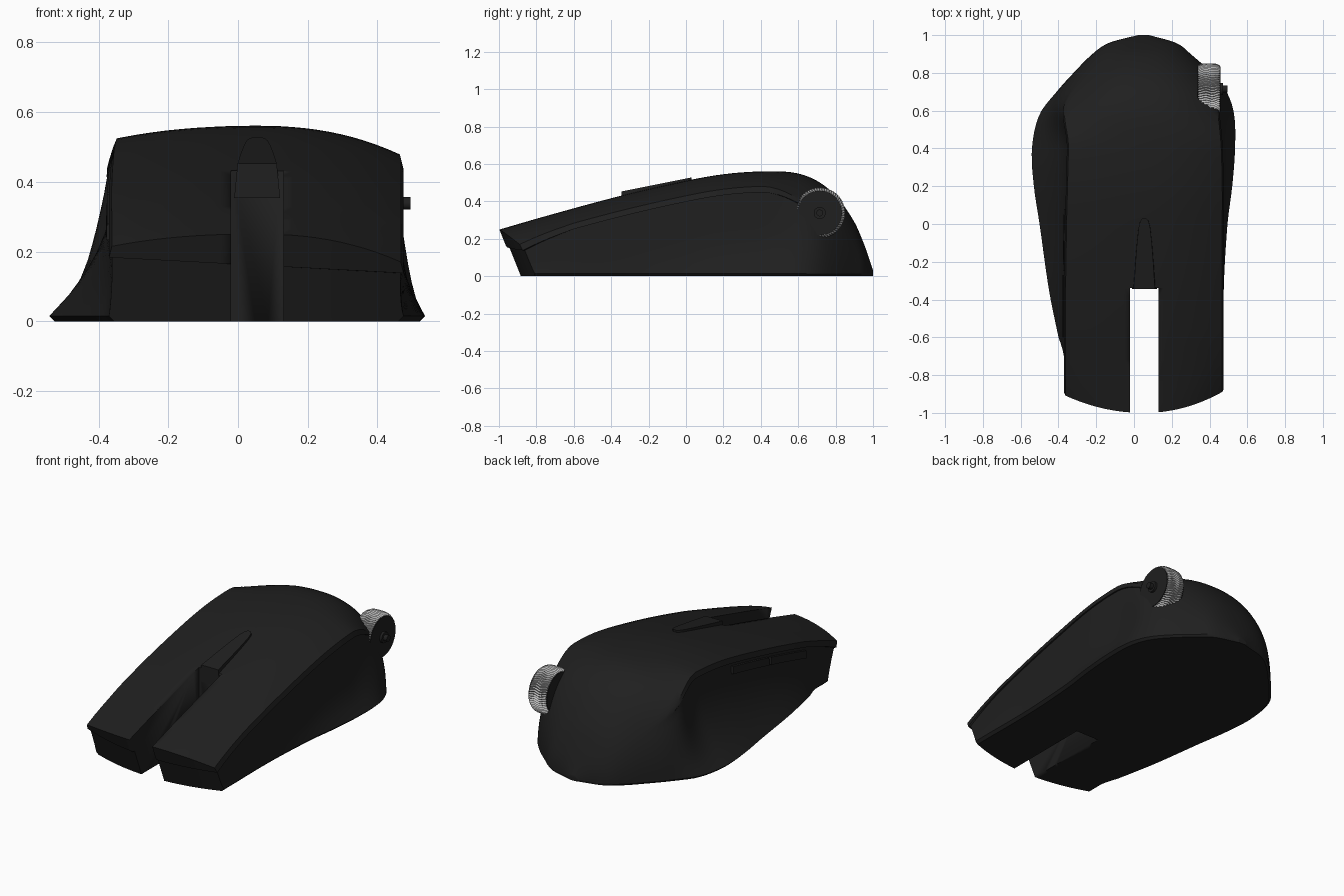
import bpy, bmesh, math
from mathutils import Matrix

cube = bpy.data.objects.get("Cube")
if cube:
    bpy.data.objects.remove(cube, do_unlink=True)


def material(name, value):
    m = bpy.data.materials.new(name)
    m.use_nodes = True
    m.diffuse_color = (value, value, value, 1)
    m.node_tree.nodes["Principled BSDF"].inputs["Base Color"].default_value = (value, value, value, 1)
    return m


black = material("matte black", 0.014)
grey = material("light grey rubber", 0.5)


def finish(name, bm, mat, angle=32):
    bmesh.ops.remove_doubles(bm, verts=bm.verts, dist=0.0002)
    bmesh.ops.recalc_face_normals(bm, faces=bm.faces)
    mesh = bpy.data.meshes.new(name)
    bm.to_mesh(mesh)
    bm.free()
    mesh.materials.append(mat)
    ob = bpy.data.objects.new(name, mesh)
    bpy.context.collection.objects.link(ob)
    bpy.ops.object.select_all(action='DESELECT')
    bpy.context.view_layer.objects.active = ob
    ob.select_set(True)
    bpy.ops.object.shade_smooth_by_angle(angle=math.radians(angle))
    return ob


# Stations: y, upper left x, upper right x, base left x, base right x, crown z
STATIONS = [
    (-1, -.37, .475, -.37, .475, .25),
    (-.75, -.37, .475, -.375, .475, .322),
    (-.35, -.37, .475, -.45, .475, .43),
    (0, -.365, .475, -.5, .495, .51),
    (.2, -.36, .475, -.53, .52, .545),
    (.4, -.355, .47, -.54, .535, .56),
    (.58, -.35, .46, -.5, .53, .553),
    (.7, -.34, .45, -.41, .49, .51),
    (.8, -.3, .4, -.32, .41, .43),
    (.9, -.2, .3, -.22, .3, .29),
    (.96, -.1, .2, -.13, .22, .15),
    (1, .02, .08, .02, .08, .03),
]


def smooth(t):
    t = min(max(t, 0), 1)
    return t * t * (3 - 2 * t)


def station(y):
    """Cubic interpolation of the station table."""
    last = len(STATIONS) - 1
    i = max(k for k in range(last) if STATIONS[k][0] <= y or k == 0)
    a, b = STATIONS[i], STATIONS[i + 1]
    p, n = STATIONS[max(i - 1, 0)], STATIONS[min(i + 2, last)]
    h = b[0] - a[0]
    t = (y - a[0]) / h
    out = []
    for c in range(1, 6):
        m0 = (b[c] - p[c]) / (b[0] - p[0]) * h
        m1 = (n[c] - a[c]) / (n[0] - a[0]) * h
        s = smooth(t)
        out.append(a[c] * (1 - s) + b[c] * s + m0 * t * (1 - t) ** 2 - m1 * t * t * (1 - t))
    return out


ROWS, COLS = 9, 24
DROP = {-1: .035, 1: .08}


def section(y):
    """Grid of points, rows from base to crown and columns from -x to +x."""
    xlt, xrt, xlb, xrb, zm = station(y)
    w = smooth((y - .4) / .4)
    xc, hw = (xlb + xrb) / 2, (xrb - xlb) / 2
    rim = min(.015, hw * .4)
    fall = min(max((-.6 - y) / .4, 0), 1)

    def dome(deg):
        c, s = math.cos(math.radians(deg)), math.sin(math.radians(deg))
        return (xc + hw * math.copysign(abs(c) ** .87, c), zm * abs(s) ** .87)

    def place(x, z, dx, dz, inset=0):
        x, z = x * (1 - w) + dx * w, z * (1 - w) + dz * w
        # Raked and rounded nose
        push = .4 * max(.25 - z, 0) + .08 * ((x - .05) / .42) ** 2 + inset
        return (x, y + fall * push, z)

    def side(s):
        xt, xb = (xlt, xlb) if s < 0 else (xrt, xrb)
        zlip = zm - DROP[s] - .032
        power = 2.5 if s < 0 else 4
        pts = [(xb - s * rim, 0, xb - s * rim, 0, .015)]
        for k in range(ROWS):
            h = k / (ROWS - 1)
            d = dome(h * 35 if s > 0 else 180 - h * 35)
            pts.append((xt - s * .009 + (xb - xt + s * .009) * (1 - h) ** power,
                        .015 + (zlip - .015) * h, d[0], max(d[1], .012), .015))
        d = dome(36 if s > 0 else 144)
        pts.append((xt, zlip, d[0], d[1], 0))
        return pts

    left, right = side(-1), side(1)
    grid = []
    for a, b in zip(left, right):
        row = []
        for j in range(COLS + 1):
            f = j / COLS
            row.append(place(*[p + (q - p) * f for p, q in zip(a, b)]))
        grid.append(row)
    crown = []
    for j in range(COLS + 1):
        v = 2 * j / COLS - 1
        s = -1 if v < 0 else 1
        x = (xlt + xrt) / 2 + v * ((xrt - xlt) / 2 - .008)
        crown.append(place(x, zm - DROP[s] * abs(v) ** 2.3, *dome(90 - v * 52)))
    grid.append(crown)
    return grid


def ring(g):
    return (g[0] + [r[-1] for r in g[1:-1]] + g[-1][::-1] + [r[0] for r in g[-2:0:-1]])


def bridge(bm, a, b, closed=True):
    n = len(a)
    for i in range(n if closed else n - 1):
        j = (i + 1) % n
        bm.faces.new((a[i], a[j], b[j], b[i]))


# Body shell with overhanging top cover
bm = bmesh.new()
STEPS = 56
grids = [section(-1 + 2 * math.sin(math.pi / 2 * i / STEPS)) for i in range(STEPS + 1)]
loops = [[bm.verts.new(p) for p in ring(g)] for g in grids]
for a, b in zip(loops, loops[1:]):
    bridge(bm, a, b)
for g in (grids[0], grids[-1]):
    rows = [[bm.verts.new(p) for p in r] for r in g]
    for a, b in zip(rows, rows[1:]):
        bridge(bm, a, b, closed=False)
body = finish("body_shell", bm, black)

# Slot between the two main buttons
bm = bmesh.new()
bmesh.ops.create_cube(bm, size=1, matrix=Matrix.Translation((.055, -.84, .3)) @ Matrix.Diagonal((.15, 1, 1, 1)))
cutter = finish("slot_cutter", bm, black)
cutter.hide_render = True
cut = body.modifiers.new("slot", 'BOOLEAN')
cut.operation, cut.solver, cut.object = 'DIFFERENCE', 'EXACT', cutter
bpy.context.view_layer.objects.active = body
bpy.ops.object.modifier_apply(modifier=cut.name)
bpy.data.objects.remove(cutter, do_unlink=True)


def prism(name, sections):
    """Solid made of four-point cross-sections."""
    bm = bmesh.new()
    loops = [[bm.verts.new(p) for p in s] for s in sections]
    for a, b in zip(loops, loops[1:]):
        bridge(bm, a, b)
    bm.faces.new(loops[0])
    bm.faces.new(loops[-1])
    return finish(name, bm, black)


# Tapered ridge behind the slot
ridge = []
for y, half in ((-.345, .066), (-.2, .055), (-.1, .046), (-.02, .036), (.015, .026), (.03, .012)):
    z = .456 + (y + .33) * .2
    ridge.append([(.055 - half, y, z - .1), (.055 + half, y, z - .1),
                  (.055 + half * .85, y, z), (.055 - half * .85, y, z)])
prism("centre_ridge", ridge)

# Thumb buttons under the cover edge
for name, start in (("front_thumb_button", -.6), ("rear_thumb_button", -.25)):
    parts = []
    for i in range(6):
        y = start + .33 * i / 5
        xl, *_, zm = station(y)
        z = zm - .085
        parts.append([(xl + .03, y, z), (xl - .006, y, z), (xl - .008, y, z - .045), (xl + .03, y, z - .05)])
    prism(name, parts)

# Ribbed wheel at the rear corner
CX, CY, CZ = .397, .715, .338
bm = bmesh.new()
TEETH, ACROSS = 60, 8
cols = []
for c in range(ACROSS + 1):
    f = 2 * c / ACROSS - 1
    col = []
    for i in range(TEETH * 2):
        a = math.pi * i / TEETH + .035 * math.sin(f * 5)
        r = (.136 if i % 2 else .127) - .012 * f ** 4
        col.append(bm.verts.new((CX + f * .057, CY + r * math.cos(a), CZ + r * math.sin(a))))
    cols.append(col)
for a, b in zip(cols, cols[1:]):
    bridge(bm, a, b)
bm.faces.new(cols[0])
bm.faces.new(cols[-1])
finish("scroll_wheel_tyre", bm, grey, 20)


def disc(name, x, width, radius):
    bm = bmesh.new()
    spin = Matrix.Translation((x, CY, CZ)) @ Matrix.Rotation(math.pi / 2, 4, 'Y')
    bmesh.ops.create_cone(bm, cap_ends=True, segments=40, radius1=radius, radius2=radius, depth=width, matrix=spin)
    return finish(name, bm, black)


# Wheel hub and axle
disc("wheel_hub", CX, .122, .119)
disc("wheel_axle_collar", CX + .06, .03, .032)
disc("wheel_axle", CX + .05, .096, .018)
